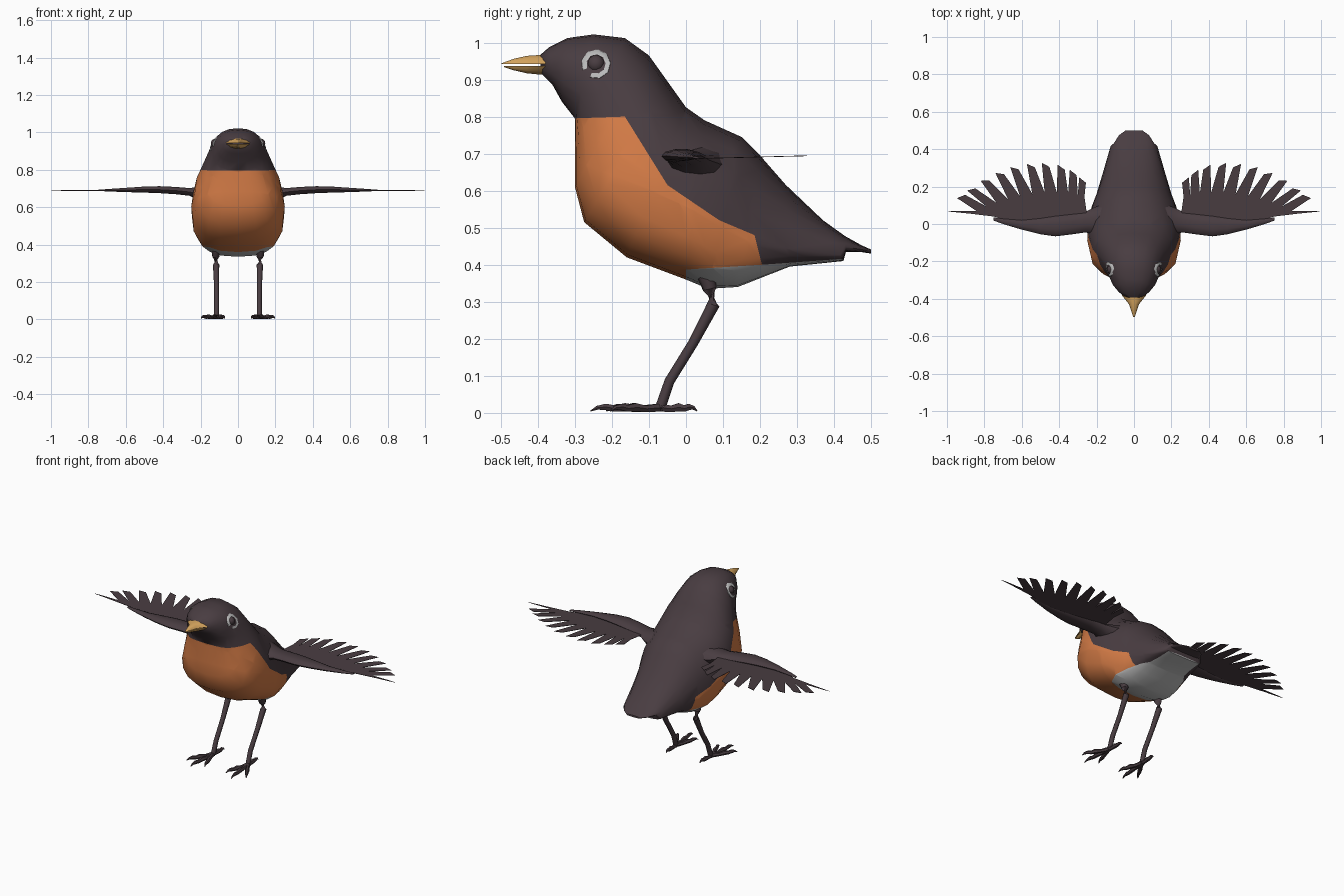
import bpy, bmesh, math
from mathutils import Vector
from mathutils.bvhtree import BVHTree
from mathutils.geometry import intersect_point_line

if "Cube" in bpy.data.objects:
    bpy.data.objects.remove(bpy.data.objects["Cube"])


def material(name, rgb):
    m = bpy.data.materials.new(name)
    m.diffuse_color = (*rgb, 1)
    m.use_nodes = True
    m.node_tree.nodes["Principled BSDF"].inputs["Base Color"].default_value = m.diffuse_color
    return m


DARK = material("dark_plumage", (0.066, 0.046, 0.053))
ORANGE = material("orange_breast", (0.66, 0.20, 0.062))
GREY = material("pale_grey", (0.50, 0.50, 0.50))
TAN = material("tan_beak", (0.66, 0.37, 0.11))


def finish(bm, name, mats, angle=50):
    bmesh.ops.recalc_face_normals(bm, faces=bm.faces)
    me = bpy.data.meshes.new(name)
    bm.to_mesh(me)
    ob = bpy.data.objects.new(name, me)
    for m in mats:
        me.materials.append(m)
    bpy.context.collection.objects.link(ob)
    bpy.ops.object.select_all(action='DESELECT')
    ob.select_set(True)
    bpy.context.view_layer.objects.active = ob
    bpy.ops.object.shade_smooth_by_angle(angle=math.radians(angle))
    return ob


def loft(bm, rings):
    """Skin a list of equal-length point rings and cap both ends."""
    vs = [[bm.verts.new(p) for p in r] for r in rings]
    n = len(vs[0])
    for a, b in zip(vs, vs[1:]):
        for i in range(n):
            j = (i + 1) % n
            bm.faces.new((a[i], a[j], b[j], b[i]))
    bm.faces.new(vs[0])
    bm.faces.new(vs[-1])


def tube(bm, pts, radii, sides=8):
    pts = [Vector(p) for p in pts]
    rings = []
    for i, (p, r) in enumerate(zip(pts, radii)):
        d = pts[min(i + 1, len(pts) - 1)] - pts[max(i - 1, 0)]
        q = d.to_track_quat('Z', 'Y')
        rings.append([p + q @ Vector((r * math.cos(2 * math.pi * k / sides),
                                      r * math.sin(2 * math.pi * k / sides), 0))
                      for k in range(sides)])
    loft(bm, rings)


def spow(v, e):
    return math.copysign(abs(v) ** e, v)


# Body: slanted rings (top y,z, bottom y,z, half width, height of widest point)
BODY = [
    (-.395, .965, -.390, .915, .045, .5), (-.37, .987, -.36, .885, .08, .5),
    (-.32, 1.012, -.335, .84, .112, .5), (-.25, 1.022, -.30, .795, .136, .5),
    (-.165, 1.012, -.30, .72, .157, .48), (-.10, .965, -.30, .61, .192, .45),
    (-.05, .895, -.275, .515, .23, .45), (0, .825, -.16, .42, .25, .45),
    (.05, .79, 0, .36, .246, .43), (.15, .745, .06, .335, .225, .4),
    (.20, .695, .14, .34, .20, .35), (.27, .615, .28, .395, .165, .22),
    (.37, .52, .425, .41, .125, .15), (.43, .477, .432, .435, .108, .3),
    (.475, .452, .475, .434, .08, .4), (.50, .441, .50, .430, .045, .5)]
rings = []
for ty, tz, by, bz, w, m in BODY:
    ring = []
    for k in range(20):
        a = 2 * math.pi * k / 20
        s, c = math.sin(a), math.cos(a)
        e = .9 if s > 0 else .78
        t = m + spow(s, e) * ((1 - m) if s > 0 else m)
        ring.append((w * spow(c, e), by + (ty - by) * t, bz + (tz - bz) * t))
    rings.append(ring)
bm = bmesh.new()
loft(bm, rings)
bvh = BVHTree.FromBMesh(bm)

# Plumage regions in the y,z plane, with the mesh cut along their borders
BREAST = [(-.6, .785), (-.165, .80), (-.05, .615), (.09, .52), (.185, .48),
          (.205, .40), (0, .387), (0, 0), (-.6, 0)]
VENT = [(0, .387), (.205, .40), (.436, .417), (.436, 0), (0, 0)]
for (y0, z0), (y1, z1) in list(zip(BREAST, BREAST[1:]))[:7] + list(zip(VENT, VENT[1:]))[1:2]:
    bmesh.ops.bisect_plane(bm, geom=bm.verts[:] + bm.edges[:] + bm.faces[:], dist=1e-5,
                           plane_co=(0, y0, z0), plane_no=(0, z1 - z0, y0 - y1))


def inside(y, z, poly):
    hit = False
    for (y0, z0), (y1, z1) in zip(poly, poly[1:] + poly[:1]):
        if (z0 > z) != (z1 > z) and y < y0 + (z - z0) * (y1 - y0) / (z1 - z0):
            hit = not hit
    return hit


for f in bm.faces:
    c = f.calc_center_median()
    f.material_index = 1 if inside(c.y, c.z, BREAST) else 2 if inside(c.y, c.z, VENT) else 0
finish(bm, "body", [DARK, ORANGE, GREY])

# Beak: two tapering halves (y, half width, outer z) meeting at the mouth line
for name, mouth, prof in (
        ("upper_beak", .942, [(-.38, .066, .967), (-.40, .050, .966), (-.43, .026, .964),
                              (-.465, .015, .956), (-.498, .004, .944)]),
        ("lower_beak", .937, [(-.38, .062, .913), (-.40, .046, .914), (-.43, .023, .917),
                              (-.465, .012, .925), (-.492, .003, .934)])):
    bm = bmesh.new()
    loft(bm, [[(w, y, mouth), (.75 * w, y, .35 * mouth + .65 * z), (.25 * w, y, z),
               (-.25 * w, y, z), (-.75 * w, y, .35 * mouth + .65 * z), (-w, y, mouth)]
              for y, w, z in prof])
    finish(bm, name, [TAN])

# Wing arm sections: x, front y, back y, bottom z, top z
ARM = [(.15, -.07, .11, .61, .73), (.21, -.055, .09, .635, .71), (.26, -.045, .065, .66, .703),
       (.33, -.055, .052, .668, .709), (.42, -.066, .042, .674, .713), (.50, -.055, .03, .677, .711),
       (.60, -.030, .02, .680, .704), (.70, .0, .028, .684, .697), (.75, .018, .035, .687, .693)]
# Feather tips from inner to outer
TIPS = [(.28, .25), (.33, .29), (.395, .318), (.48, .33), (.56, .325), (.65, .31),
        (.73, .28), (.81, .24), (.885, .19), (.94, .15), (.998, .07)]

for side, label in ((-1, "left"), (1, "right")):
    # Wing arm
    bm = bmesh.new()
    loft(bm, [[(side * x, (a + b) / 2 + (b - a) / 2 * math.cos(k * math.pi / 5),
                (lo + hi) / 2 + (hi - lo) / 2 * math.sin(k * math.pi / 5)) for k in range(10)]
              for x, a, b, lo, hi in ARM])
    finish(bm, label + "_wing_arm", [DARK])

    # Flight feathers: a notched fan of thin blades
    bm = bmesh.new()
    n = len(TIPS)
    tips = [Vector(t) for t in TIPS]
    base = [Vector((.25 + .5 * i / n, .04 - .05 * math.sin(math.pi * i / n))) for i in range(n + 1)]
    notch = [base[0].lerp(tips[0], .5)]
    notch += [base[i].lerp((tips[i - 1] + tips[i]) / 2, .52) for i in range(1, n)]
    notch += [base[n].lerp(tips[-1], .5)]
    for i, t in enumerate(tips):
        d = (t - (base[i] + base[i + 1]) / 2).normalized()
        p = Vector((d.y, -d.x))
        w = .004 if i == n - 1 else .022
        outline = [base[i], notch[i], t - p * w - d * .03, t + p * w * .6,
                   notch[i + 1], base[i + 1]]
        top, low = ([bm.verts.new((side * q.x, q.y, .686 + .025 * q.y + h)) for q in outline]
                    for h in (.001, -.001))
        bm.faces.new(top)
        bm.faces.new(low[::-1])
        for k in range(6):
            j = (k + 1) % 6
            bm.faces.new((top[j], top[k], low[k], low[j]))
    finish(bm, label + "_wing_feathers", [DARK], 30)

    # Eye ring: open band laid on the head, with a gap low at the front
    def on_head(y, z, lift):
        hit = bvh.ray_cast(Vector((side, y, z)), Vector((-side, 0, 0)))[0]
        return Vector((hit.x + side * lift, y, z))

    ey, ez = -.243, .942
    bm = bmesh.new()
    spokes = []
    for k in range(9):
        a = math.radians(-115 + 40 * k)
        spokes.append([bm.verts.new(on_head(ey + r * math.cos(a), ez + r * math.sin(a), lift))
                       for r, lift in ((.026, .004), (.039, .004), (.041, -.004))])
    for a, b in zip(spokes, spokes[1:]):
        for k in range(2):
            bm.faces.new((a[k], a[k + 1], b[k + 1], b[k]))
    finish(bm, label + "_eye_ring", [GREY])

    # Eyeball
    bm = bmesh.new()
    bmesh.ops.create_uvsphere(bm, u_segments=12, v_segments=8, radius=.024)
    centre = on_head(ey, ez, -.012)
    bmesh.ops.translate(bm, verts=bm.verts, vec=centre)
    finish(bm, label + "_eye", [DARK])

    # Leg
    bm = bmesh.new()
    tube(bm, [(side * x, y, z) for x, y, z in (
        (.118, .055, .37), (.118, .064, .335), (.117, .074, .292), (.115, .02, .19),
        (.114, -.045, .085), (.115, -.068, .018))],
        (.024, .019, .017, .0135, .0135, .014))
    finish(bm, label + "_leg", [DARK])

    # Toes with curved claws: end x, end y
    bm = bmesh.new()
    root = Vector((.117, -.07))
    for tx, ty in ((.135, -.258), (.07, -.215), (.198, -.205), (.112, .03)):
        end = Vector((tx, ty))
        path = [(side * q.x, q.y, z) for q, z in (
            (root.lerp(end, f), z) for f, z in (
                (-.05, .015), (.3, .011), (.5, .015), (.66, .012), (.78, .016), (.9, .014), (1, .005)))]
        tube(bm, path, (.013, .010, .013, .010, .010, .006, .0015), 6)
    finish(bm, label + "_foot", [DARK])
